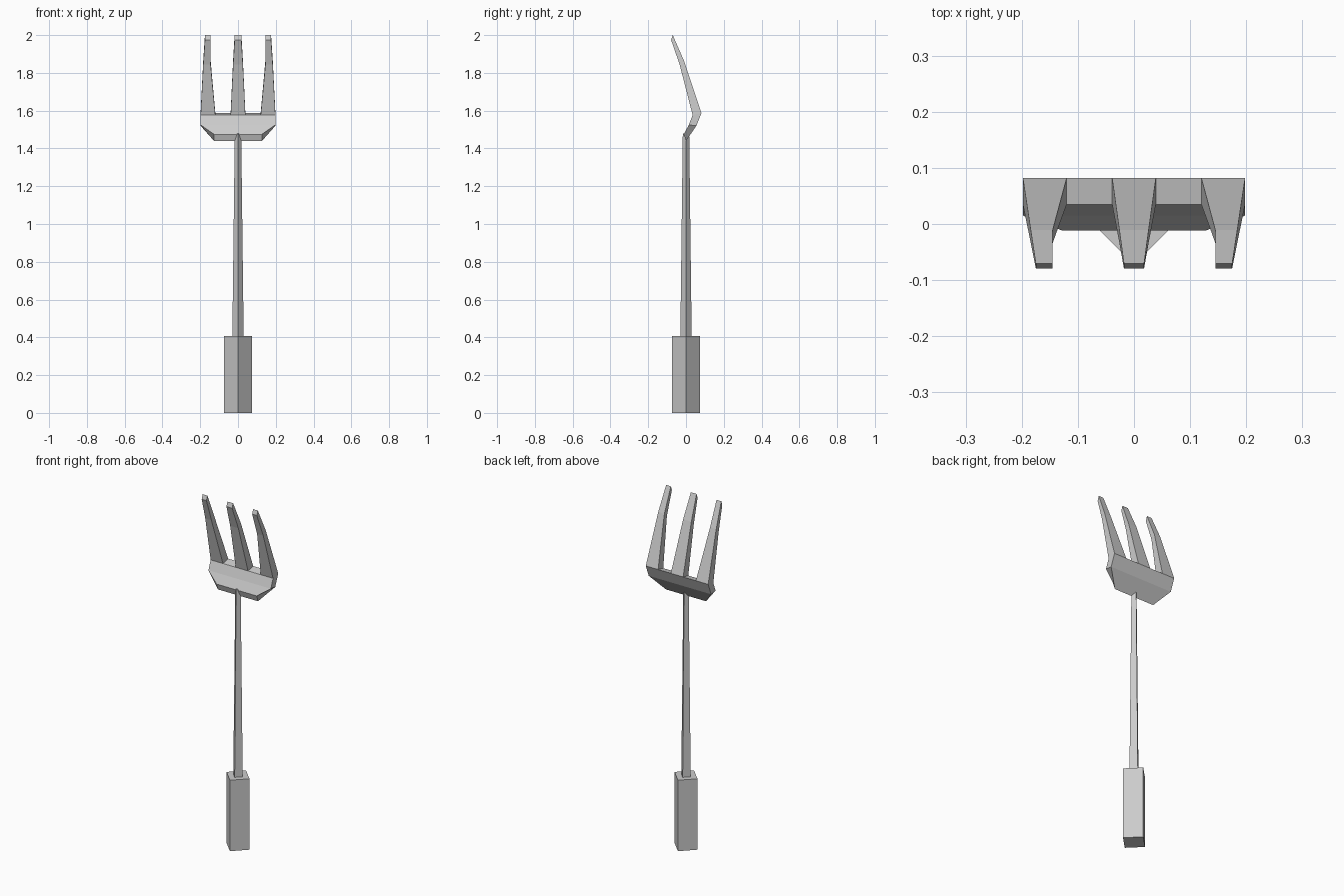
import bpy
from math import pi

cube = bpy.data.objects.get("Cube")
if cube:
    bpy.data.objects.remove(cube)

grey = bpy.data.materials.new("light_grey")
grey.use_nodes = True
grey.diffuse_color = (0.6, 0.6, 0.6, 1)
grey.node_tree.nodes["Principled BSDF"].inputs["Base Color"].default_value = (0.6, 0.6, 0.6, 1)


def diamond_bar(name, r_low, r_high, z_low, z_high):
    """Four-sided bar with its corners on the x and y axes."""
    bpy.ops.mesh.primitive_cone_add(vertices=4, radius1=r_low, radius2=r_high,
                                    depth=z_high - z_low,
                                    location=(0, 0, (z_low + z_high) / 2))
    obj = bpy.context.object
    obj.name = name
    obj.data.materials.append(grey)
    return obj


def loft(name, rows):
    """Bar through rows of (x_min, x_max, front (y, z), back (y, z))."""
    verts, faces = [], []
    for x0, x1, (yf, zf), (yb, zb) in rows:
        verts += [(x0, yf, zf), (x1, yf, zf), (x1, yb, zb), (x0, yb, zb)]
    for i in range(0, 4 * (len(rows) - 1), 4):
        for j in range(4):
            k = (j + 1) % 4
            faces.append((i + j, i + k, i + k + 4, i + j + 4))
    n = len(verts)
    faces += [(3, 2, 1, 0), (n - 4, n - 3, n - 2, n - 1)]
    mesh = bpy.data.meshes.new(name)
    mesh.from_pydata(verts, [], faces)
    mesh.materials.append(grey)
    obj = bpy.data.objects.new(name, mesh)
    bpy.context.collection.objects.link(obj)
    return obj


# Grip and tapering shaft
diamond_bar("handle", 0.073, 0.073, 0, 0.407)
diamond_bar("shaft", 0.03, 0.017, 0.407, 1.48)

# Scooped head that joins the tines
base_front, base_back = (0.035, 1.577), (0.082, 1.587)
loft("head", [
    (-0.127, 0.127, (-0.012, 1.475), (0.0, 1.44)),
    (-0.198, 0.198, (0.015, 1.525), (0.055, 1.52)),
    (-0.198, 0.198, base_front, base_back),
])


# Three bent, tapering tines
def tine(name, base, bend, tip):
    loft(name, [
        (*base, base_front, base_back),
        (*bend, (-0.034, 1.845), (-0.011, 1.865)),
        (*tip, (-0.079, 1.975), (-0.07, 2.0)),
    ])


tine("middle_tine", (-0.039, 0.039), (-0.026, 0.026), (-0.018, 0.018))
outer = [(0.12, 0.198), (0.145, 0.184), (0.145, 0.175)]
tine("left_tine", *outer)
tine("right_tine", *[(-b, -a) for a, b in outer])
